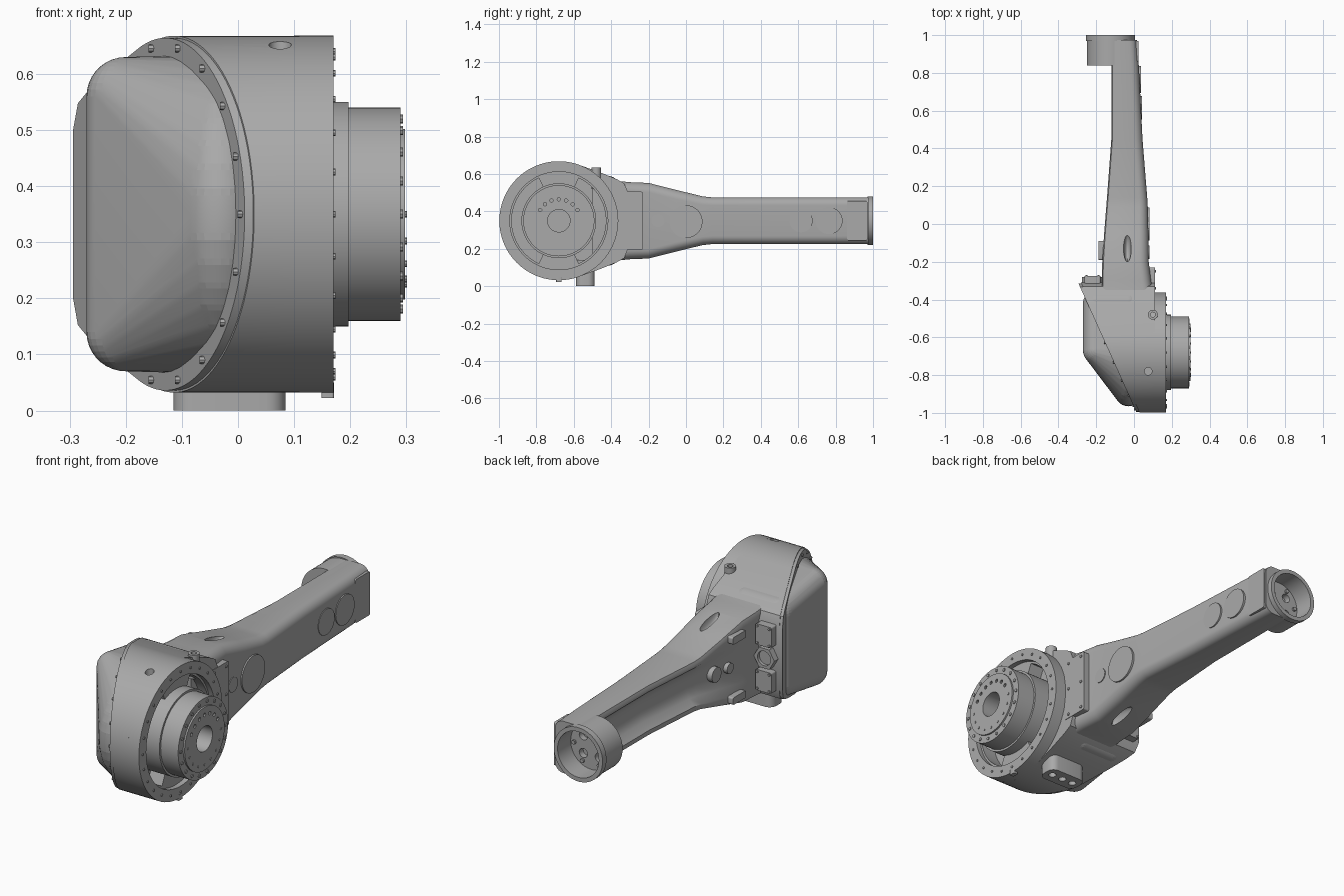
import bpy, bmesh
from math import cos, sin, radians, sqrt
from mathutils import Vector, Matrix

if "Cube" in bpy.data.objects:
    bpy.data.objects.remove(bpy.data.objects["Cube"], do_unlink=True)

GREY = (0.4, 0.4, 0.4, 1)
mat = bpy.data.materials.new("cast_grey")
mat.use_nodes = True
mat.diffuse_color = GREY
mat.node_tree.nodes["Principled BSDF"].inputs["Base Color"].default_value = GREY
parts = []
CY, CZ, R = -0.68, 0.35, 0.318      # main joint axis and housing radius


def arc(cu, cv, r, n=64, a0=0, a1=None):
    """Points on a full circle, or on an arc when a1 is given."""
    span, div = (360, n) if a1 is None else (a1 - a0, n - 1)
    angles = [radians(a0 + span * i / div) for i in range(n)]
    return [(cu + r * cos(a), cv + r * sin(a)) for a in angles]


def rect(cu, cv, w, h, r=0.008):
    """Rounded rectangle outline."""
    pts = []
    for k, (su, sv) in enumerate([(1, 1), (-1, 1), (-1, -1), (1, -1)]):
        pts += arc(cu + su * (w / 2 - r), cv + sv * (h / 2 - r), r, 6, 90 * k, 90 * k + 90)
    return pts


def place(axis, u, v, w):
    return {"x": (w, u, v), "y": (u, w, v), "z": (u, v, w)}[axis]


def loft(bm, rings):
    """Skin closed rings of equal size and cap both ends."""
    rows = [[bm.verts.new(p) for p in ring] for ring in rings]
    n = len(rows[0])
    for a, b in zip(rows, rows[1:]):
        for i in range(n):
            j = (i + 1) % n
            bm.faces.new((a[i], a[j], b[j], b[i]))
    bm.faces.new(rows[0][::-1])
    bm.faces.new(rows[-1])


def finish(name, bm, keep=True):
    bmesh.ops.recalc_face_normals(bm, faces=bm.faces)
    mesh = bpy.data.meshes.new(name)
    bm.to_mesh(mesh)
    bm.free()
    mesh.materials.append(mat)
    ob = bpy.data.objects.new(name, mesh)
    bpy.context.collection.objects.link(ob)
    if keep:
        parts.append(ob)
    return ob


def prisms(name, items, axis, keep=True):
    """One object made of several (outline, start, end) extrusions."""
    bm = bmesh.new()
    for pts, w0, w1 in items:
        loft(bm, [[place(axis, u, v, w) for u, v in pts] for w in (w0, w1)])
    return finish(name, bm, keep)


def cut(targets, items, axis):
    """Subtract extrusions from the targets, one after another."""
    for item in items:
        tool = prisms("cutter", [item], axis, False)
        subtract(targets, tool)


def subtract(targets, tool):
    tool.hide_render = True
    for ob in targets:
        bpy.context.view_layer.objects.active = ob
        mod = ob.modifiers.new("cut", "BOOLEAN")
        mod.operation, mod.solver, mod.object = "DIFFERENCE", "EXACT", tool
        bpy.ops.object.modifier_apply(modifier=mod.name)
    bpy.data.objects.remove(tool, do_unlink=True)


# Housing: round front blending into the arm, cut by a slanted seam
def housing_outline(scale=1.0):
    top = [(-0.31, 0.5), (-0.33, 0.55), (-0.37, 0.572), (-0.45, 0.605)]
    pts = top + arc(CY, CZ, R, 56, 72, 288) + [(y, 2 * CZ - z) for y, z in reversed(top)]
    return [(CY + (y - CY) * scale, CZ + (z - CZ) * scale) for y, z in pts]


SEAM = Vector((-0.285, -0.335, 0))
NORMAL = Vector((-0.655, -0.295, 0)).normalized()


def seam_x(y):
    return SEAM.x - (y - SEAM.y) * 0.45


def slanted(name, outline, planes):
    bm = bmesh.new()
    loft(bm, [[(x, y, z) for y, z in outline] for x in (-0.34, 0.11)])
    for point, normal in planes:
        bmesh.ops.bisect_plane(bm, geom=bm.verts[:] + bm.edges[:] + bm.faces[:],
                               plane_co=point, plane_no=normal, clear_outer=True)
        bmesh.ops.holes_fill(bm, edges=bm.edges[:], sides=0)
    return finish(name, bm)


step = SEAM - NORMAL * 0.014
housing = slanted("housing", housing_outline(), [(step, NORMAL)])
slanted("cover_flange", housing_outline(0.988), [(SEAM, NORMAL), (step - NORMAL * 0.004, -NORMAL)])
drum = prisms("housing_rim", [(arc(CY, CZ, R, 96), 0.1, 0.17)], "x")
prisms("cover_bolts", [(arc(y, z, 0.007, 8), seam_x(y) - 0.006, seam_x(y) + 0.01)
                       for y, z in arc(CY, CZ, 0.3, 11, 80, 280)], "x")

# Recess in the open face, with two kidney channels
cut([housing, drum], [(arc(CY, CZ, 0.262, 80), 0.145, 0.2)], "x")
for a in (115, -65):
    kidney = arc(CY, CZ, 0.252, 30, a, a + 130) + arc(CY, CZ, 0.185, 30, a, a + 130)[::-1]
    cut([housing, drum], [(kidney, 0.07, 0.16)], "x")
cut([housing], [(arc(0.075, -0.78, 0.02, 24), 0.62, 0.7)], "z")
prisms("rim_bolts", [(arc(y, z, 0.006, 8), 0.16, 0.174) for y, z in arc(CY, CZ, 0.29, 24)], "x")
prisms("rim_tab", [(rect(0.16, CY, 0.022, 0.03, 0.004), 0.022, 0.05)], "z")

# Domed cover: hull of spheres on two inset outlines
bm = bmesh.new()
back = [(-0.42, CZ + 0.17), (-0.42, CZ - 0.17)]
layers = [(-0.2, back + [(-0.67, CZ + 0.21), (-0.67, CZ - 0.21)]),
          (-0.03, back + arc(CY, CZ, 0.215, 21, 90, 270))]
for x, centres in layers:
    for y, z in centres:
        bmesh.ops.create_uvsphere(bm, u_segments=28, v_segments=18, radius=0.07,
                                  matrix=Matrix.Translation((x, y, z)))
hull = bmesh.ops.convex_hull(bm, input=bm.verts[:])
spare = [v for v in bm.verts if v in set(hull["geom_interior"])]
bmesh.ops.delete(bm, geom=spare, context="VERTS")
finish("domed_cover", bm)

# Output flange: a turned profile
bm = bmesh.new()
profile = [(0.06, 0.2), (0.197, 0.2), (0.197, 0.19), (0.29, 0.19), (0.29, 0.152),
           (0.298, 0.152), (0.298, 0.06), (0.2, 0.06)]
loft(bm, [[(x, y, z) for y, z in arc(CY, CZ, r, 80)] for x, r in profile])
flange = finish("output_flange", bm)
cut([flange], [(arc(y, z, 0.009, 10), 0.28, 0.32) for y, z in arc(CY, CZ, 0.115, 7, 30, 150)], "x")
prisms("flange_bolts", [(arc(y, z, 0.008, 8), 0.28, 0.294) for y, z in arc(CY, CZ, 0.172, 18)], "x")
prisms("flange_pins", [(arc(y, z, 0.006, 8), 0.28, 0.301)
                       for y, z in arc(CY, CZ, 0.125, 9, 180, 360)], "x")


# Arm: rounded on one side, with a hollow running along the other
def arm_ring(y, left, right, h, hollow):
    r = min(0.05, h * 0.35)
    half = [(left + hollow, h * 0.25), (left + hollow * 0.7, h * 0.5), (left, h * 0.75),
            (left, h - 0.02), (left + 0.006, h - 0.006), (left + 0.02, h)]
    half += arc(right - r, h - r, r, 9, 90, 0)
    return [(x, y, CZ + z) for x, z in half + [(x, -z) for x, z in reversed(half)]]


stations = [(-0.5, -0.17, 0.1, 0.23, 0), (-0.36, -0.17, 0.1, 0.212, 0),
            (-0.3, -0.17, 0.09, 0.206, 0), (-0.2, -0.168, 0.078, 0.202, 0.01),
            (-0.05, -0.158, 0.076, 0.164, 0.025), (0.09, -0.147, 0.073, 0.13, 0.035),
            (0.14, -0.143, 0.07, 0.125, 0.038), (0.45, -0.12, 0.045, 0.125, 0.045),
            (0.83, -0.12, 0.026, 0.125, 0.045), (0.975, -0.12, 0.016, 0.125, 0.045)]
bm = bmesh.new()
loft(bm, [arm_ring(*s) for s in stations])
arm = finish("arm", bm)
for side in (1, -1):                 # drained pockets above and below
    bm = bmesh.new()
    bmesh.ops.create_uvsphere(bm, u_segments=24, v_segments=16, radius=1,
                              matrix=Matrix.Translation((-0.035, -0.12, CZ + side * 0.2))
                              @ Matrix.Diagonal((0.022, 0.08, 0.05, 1)))
    subtract([arm], finish("cutter", bm, False))

# Wrist socket, open to the back
WX = -0.125
wrist = prisms("wrist_socket", [(arc(WX, CZ, 0.125, 72), 0.84, 0.985)], "y")
lip = prisms("wrist_lip", [(arc(WX, CZ, 0.13, 72), 0.97, 1.0)], "y")
cut([wrist, arm, lip], [(arc(WX, CZ, 0.11, 64), 0.9, 1.05)], "y")
cut([wrist, arm], [(arc(x, z, 0.022, 20), 0.87, 0.95) for x, z in arc(WX, CZ, 0.06, 4, 45)], "y")
prisms("socket_bolts", [(arc(x, z, 0.01, 8), 0.89, 0.91) for x, z in arc(WX, CZ, 0.09, 6)], "y")

# Inspection covers on the flat side of the arm
prisms("arm_covers", [(arc(0, 0.345, 0.088, 48), 0.04, 0.083), (arc(-0.15, 0.35, 0.035, 32), 0.04, 0.081),
                      (arc(0.615, 0.35, 0.062, 40), 0.01, 0.042), (arc(0.765, 0.35, 0.072, 40), 0, 0.036)], "x")
prisms("wrist_plate", [(rect(0.915, CZ, 0.11, 0.21), 0, 0.025)], "x")
prisms("inner_caps", [(arc(-0.02, CZ, 0.036, 32), -0.15, -0.122),
                      (arc(-0.11, CZ, 0.025, 24), -0.16, -0.137)], "x")

# Side panel beside the joint, with its bolts
prisms("side_panel", [(rect(-0.3, CZ, 0.14, 0.31), 0.04, 0.112)], "x")
prisms("side_panel_bolts", [(arc(y, CZ + z, 0.007, 8), 0.1, 0.116)
                            for y in (-0.34, -0.25) for z in (-0.135, 0, 0.135)], "x")

# Connector plates on the back of the housing
prisms("connector_plates", [(rect(-0.22, CZ + s * 0.11, 0.085, 0.1), -0.33, -0.275) for s in (1, -1)], "y")
hexagon = prisms("connector_hub", [(arc(-0.22, CZ, 0.055, 6), -0.33, -0.28)], "y")
cut([hexagon], [(arc(-0.22, CZ, 0.035, 28), -0.295, -0.25)], "y")
prisms("connector_bolts", [(arc(-0.22 + a * 0.032, CZ + s * 0.11 + b * 0.04, 0.006, 8), -0.29, -0.27)
                           for s in (1, -1) for a in (1, -1) for b in (1, -1)], "y")
prisms("side_lugs", [(rect(-0.14, CZ + s * 0.145, 0.1, 0.035), -0.188, -0.14) for s in (1, -1)], "x")

# Post on top and mounting foot below
post = prisms("top_post", [(arc(0.1, -0.48, 0.026, 28), 0.52, 0.635)], "z")
cut([post], [(arc(0.1, -0.48, 0.013, 20), 0.61, 0.7)], "z")
foot = prisms("mounting_foot", [(rect(-0.015, -0.538, 0.2, 0.1, 0.035), 0, 0.14)], "z")
cut([foot], [(arc(x, -0.538, 0.018, 20), -0.05, 0.03) for x in (-0.075, -0.015, 0.045)], "z")

# Shading: smooth with sharp edges kept
bpy.ops.object.select_all(action="DESELECT")
for ob in parts:
    ob.select_set(True)
bpy.context.view_layer.objects.active = housing
bpy.ops.object.shade_smooth_by_angle(angle=radians(32))
